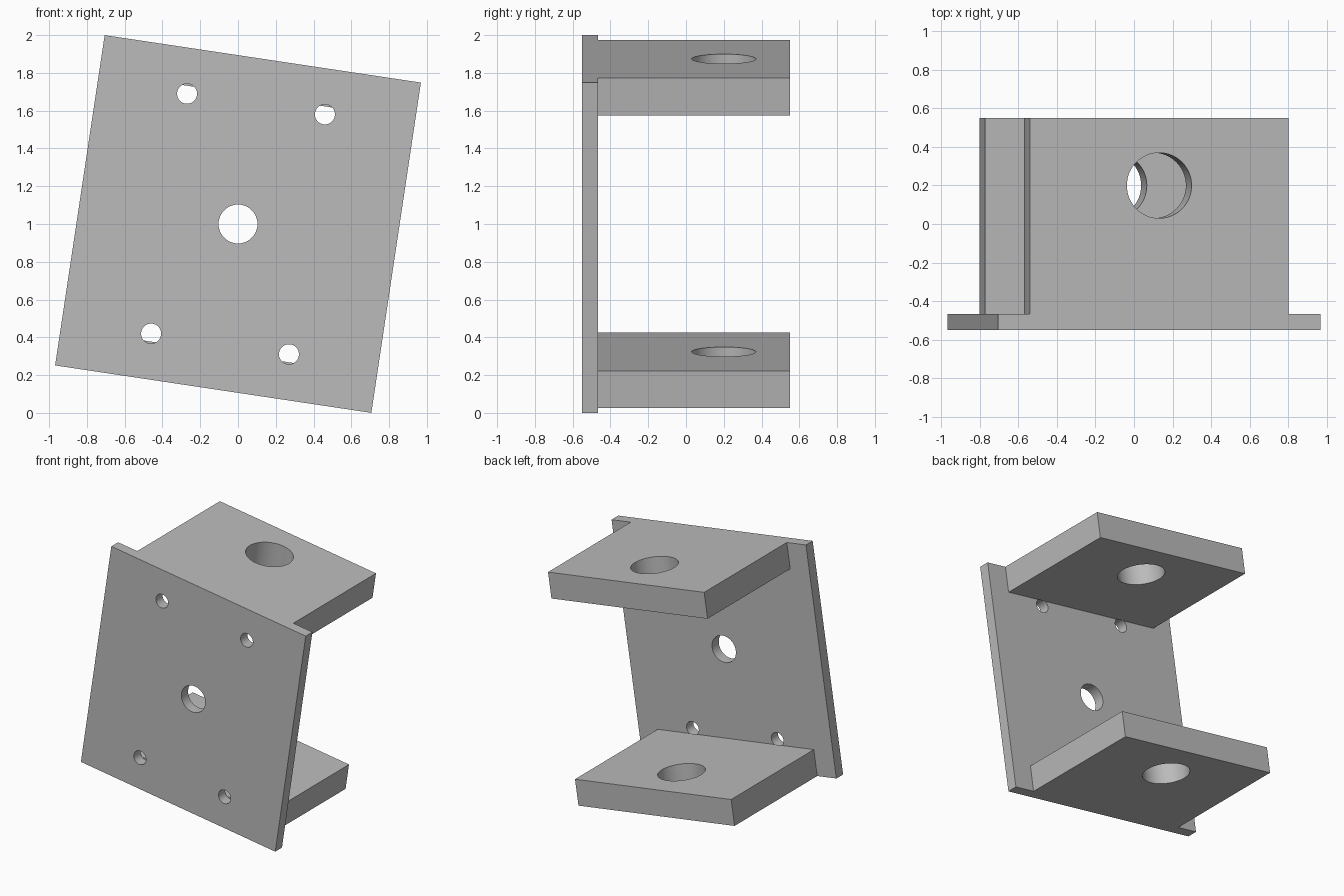
import bpy
from math import radians, pi
from mathutils import Matrix

if "Cube" in bpy.data.objects:
    bpy.data.objects.remove(bpy.data.objects["Cube"], do_unlink=True)

# Bracket dimensions, in its own untilted frame
WIDTH, HEIGHT, DEPTH = 1.693, 1.768, 1.1
PLATE = 0.083
SHELF_WIDTH, SHELF = 1.36, 0.2
TILT = Matrix.Translation((0, 0, 1)) @ Matrix.Rotation(radians(8.53), 4, 'Y')

grey = bpy.data.materials.new("plain_grey")
grey.use_nodes = True
colour = (0.5, 0.5, 0.5, 1)
grey.diffuse_color = colour
grey.node_tree.nodes["Principled BSDF"].inputs["Base Color"].default_value = colour


def box(name, size, centre):
    bpy.ops.mesh.primitive_cube_add(size=1)
    ob = bpy.context.object
    ob.name = name
    ob.data.transform(Matrix.Translation(centre) @ Matrix.Diagonal((*size, 1)))
    ob.data.materials.append(grey)
    return ob


def drill(ob, centre, radius, rotation=(0, 0, 0)):
    bpy.ops.mesh.primitive_cylinder_add(vertices=64, radius=radius, depth=0.6,
                                        location=centre, rotation=rotation)
    cutter = bpy.context.object
    cutter.hide_render = True
    mod = ob.modifiers.new("hole", 'BOOLEAN')
    mod.operation = 'DIFFERENCE'
    mod.solver = 'EXACT'
    mod.object = cutter
    bpy.context.view_layer.objects.active = ob
    bpy.ops.object.modifier_apply(modifier=mod.name)
    bpy.data.objects.remove(cutter, do_unlink=True)


def finish(ob):
    bpy.ops.object.select_all(action='DESELECT')
    ob.select_set(True)
    bpy.context.view_layer.objects.active = ob
    ob.data.transform(TILT)
    bpy.ops.object.shade_smooth_by_angle(angle=radians(30))


# Mounting plate with a centre hole and four bolt holes
plate_y = -DEPTH / 2 + PLATE / 2
plate = box("mounting_plate", (WIDTH, PLATE, HEIGHT), (0, plate_y, 0))
drill(plate, (0, plate_y, 0), 0.103, (pi / 2, 0, 0))
for sx in (-1, 1):
    for sz in (-1, 1):
        drill(plate, (sx * 0.369, plate_y, sz * 0.642), 0.053, (pi / 2, 0, 0))
finish(plate)

# Two shelves flush with the plate's top and bottom edges, each with a round hole
for name, side in (("upper_shelf", 1), ("lower_shelf", -1)):
    z = side * (HEIGHT - SHELF) / 2
    shelf = box(name, (SHELF_WIDTH, DEPTH - PLATE, SHELF), (0, PLATE / 2, z))
    drill(shelf, (0, 0.2, z), 0.17)
    finish(shelf)
